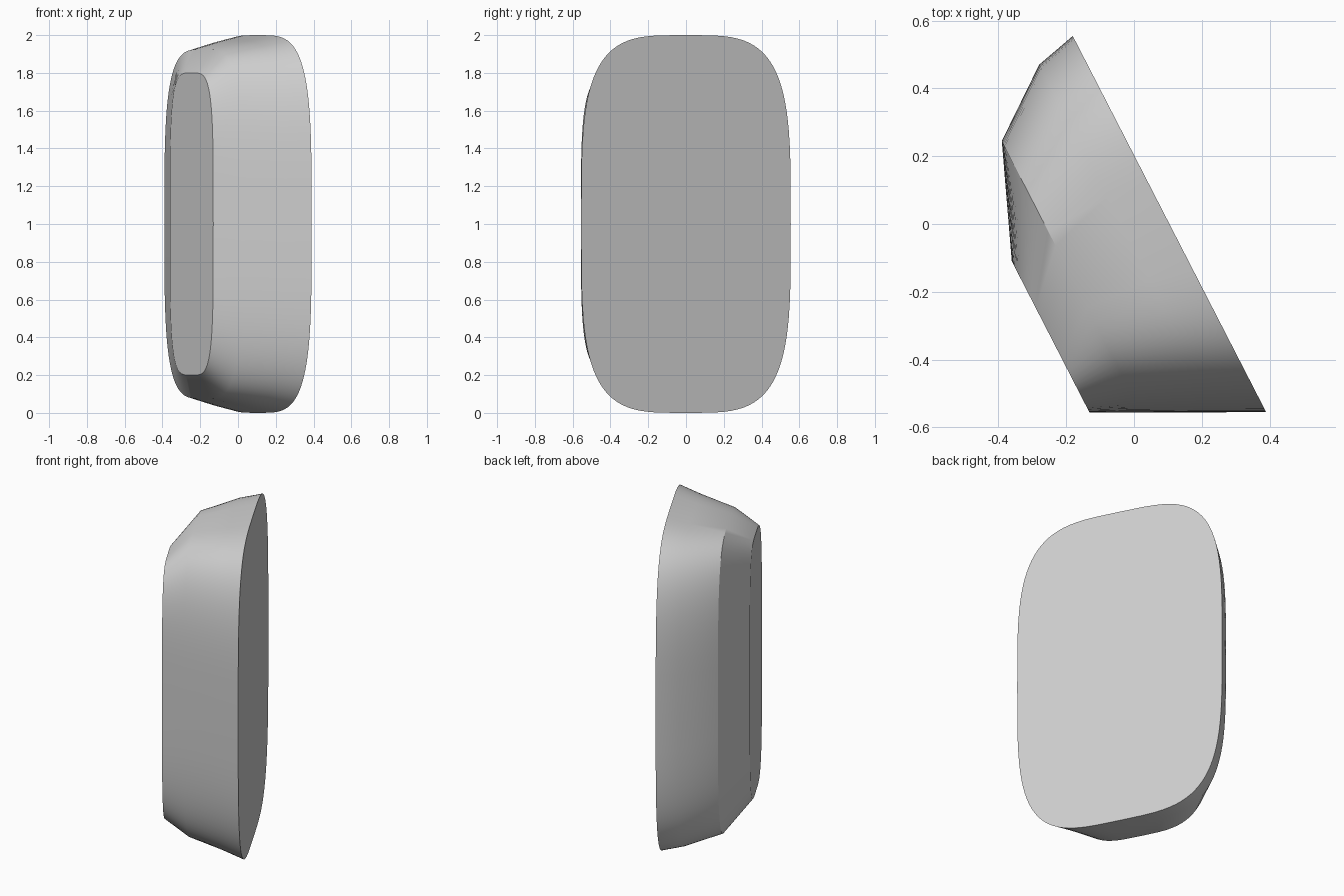
import bpy, bmesh, math
from mathutils import Vector

cube = bpy.data.objects.get("Cube")
if cube:
    bpy.data.objects.remove(cube, do_unlink=True)

grey = bpy.data.materials.new("mid grey")
grey.use_nodes = True
grey.diffuse_color = (0.62, 0.62, 0.62, 1)
grey.node_tree.nodes["Principled BSDF"].inputs["Base Color"].default_value = grey.diffuse_color

# Housing axes: across the flat back plate, and outward towards the small end cap
ACROSS = Vector((0.457, -0.889, 0))
OUT = Vector((-0.889, -0.457, 0))
SIDES = 96

# Sections: offset outward, two side limits, half height, corner squareness
SECTIONS = [
    (-0.093, -0.576, 0.672, 1.0, 3.8),
    (0.034, -0.546, 0.607, 0.97, 3.8),
    (0.235, -0.396, 0.504, 0.925, 3.7),
    (0.371, -0.067, 0.435, 0.8, 4.2),
]


def rounded(value, power):
    return math.copysign(abs(value) ** (2 / power), value)


def ring(bm, out, low, high, half_height, power):
    verts = []
    for i in range(SIDES):
        a = math.tau * i / SIDES
        t = (low + high) / 2 + (high - low) / 2 * rounded(math.cos(a), power)
        z = 1 + half_height * rounded(math.sin(a), power)
        verts.append(bm.verts.new(ACROSS * t + OUT * out + Vector((0, 0, z))))
    return verts


# Tapered housing skinned through the sections, closed by back plate and end cap
bm = bmesh.new()
rings = [ring(bm, *section) for section in SECTIONS]
for a, b in zip(rings, rings[1:]):
    for i in range(SIDES):
        j = (i + 1) % SIDES
        bm.faces.new((a[i], a[j], b[j], b[i]))
bm.faces.new(rings[0])
bm.faces.new(rings[-1])
bmesh.ops.recalc_face_normals(bm, faces=bm.faces)
mesh = bpy.data.meshes.new("housing")
bm.to_mesh(mesh)
bm.free()

housing = bpy.data.objects.new("housing", mesh)
bpy.context.collection.objects.link(housing)
mesh.materials.append(grey)
bpy.ops.object.select_all(action="DESELECT")
housing.select_set(True)
bpy.context.view_layer.objects.active = housing
bpy.ops.object.shade_smooth_by_angle(angle=math.radians(30.4))

# Keep the end cap rim crisp
for edge in mesh.edges:
    if all(v >= SIDES * (len(SECTIONS) - 1) for v in edge.vertices):
        edge.use_edge_sharp = True
